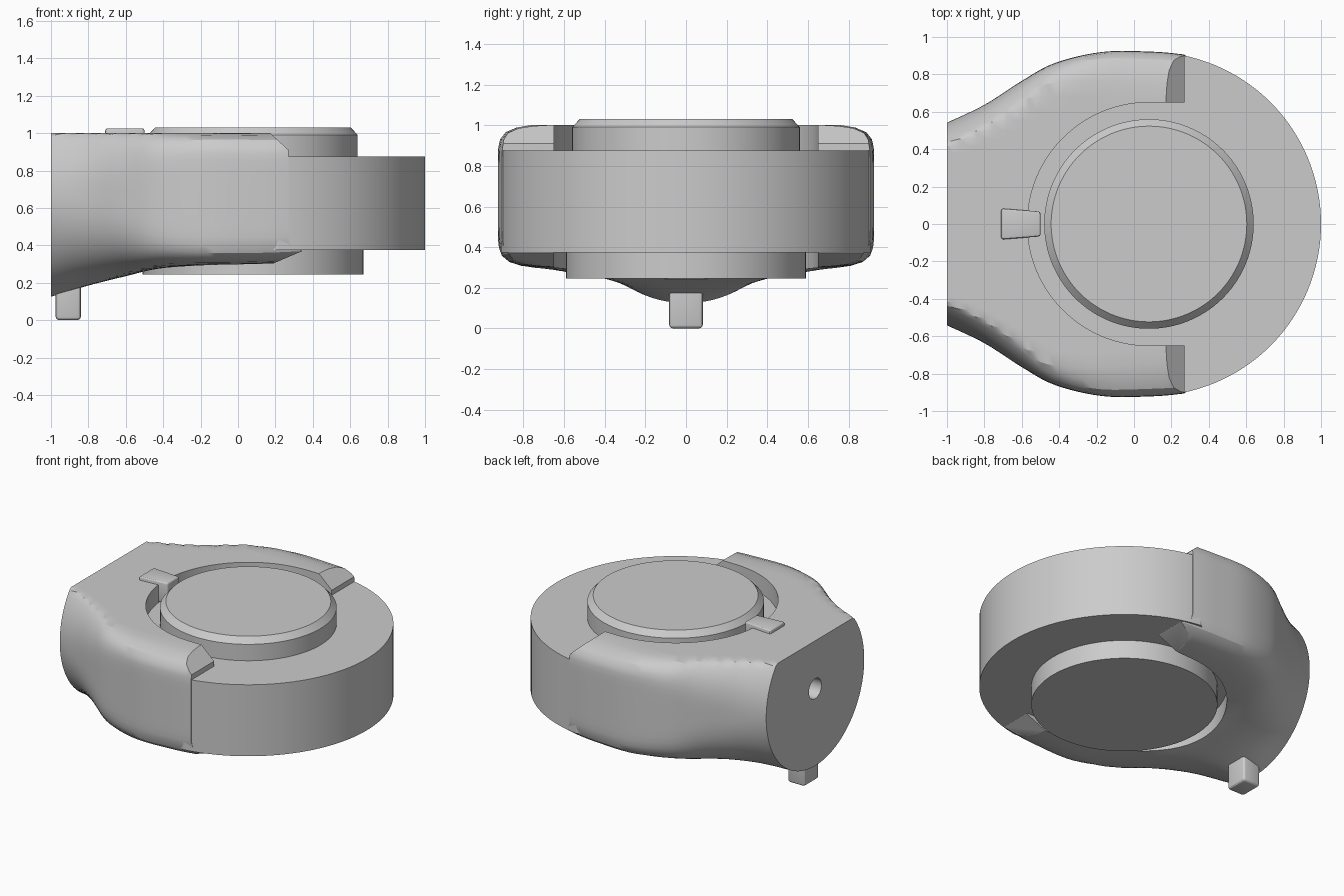
import bpy, bmesh, math
from mathutils import Vector, Matrix

if "Cube" in bpy.data.objects:
    bpy.data.objects.remove(bpy.data.objects["Cube"])

CX = 0.08  # axis of the disc and hubs


def finish(bm, name, smooth=True):
    bmesh.ops.recalc_face_normals(bm, faces=bm.faces)
    me = bpy.data.meshes.new(name)
    bm.to_mesh(me)
    bm.free()
    ob = bpy.data.objects.new(name, me)
    bpy.context.collection.objects.link(ob)
    bpy.ops.object.select_all(action='DESELECT')
    ob.select_set(True)
    bpy.context.view_layer.objects.active = ob
    if smooth:
        bpy.ops.object.shade_smooth_by_angle(angle=math.radians(28))
    return ob


def loft(name, rings):
    # closed rings bridged in order, with end caps
    bm = bmesh.new()
    vs = [[bm.verts.new(p) for p in r] for r in rings]
    n = len(vs[0])
    for a, b in zip(vs, vs[1:]):
        for i in range(n):
            j = (i + 1) % n
            bm.faces.new((a[i], a[j], b[j], b[i]))
    bm.faces.new(vs[0])
    bm.faces.new(vs[-1])
    return finish(bm, name)


def turned(name, profile, trim=None):
    # stacked circles about the disc axis; trim reduces the hidden rear radius
    rings = []
    for r, z in profile:
        ring = []
        for i in range(128):
            a = 2 * math.pi * i / 128
            q = trim if trim and CX + r * math.cos(a) < 0.2 else r
            ring.append((CX + q * math.cos(a), q * math.sin(a), z))
        rings.append(ring)
    return loft(name, rings)


def block(name, x0, x1, y, z0, z1, bevel=0.0, pinch=1.0):
    bm = bmesh.new()
    bmesh.ops.create_cube(bm, size=1)
    for v in bm.verts:
        right = v.co.x > 0
        v.co = Vector((x1 if right else x0,
                       math.copysign(y * (pinch if right else 1), v.co.y),
                       z1 if v.co.z > 0 else z0))
    if bevel:
        bmesh.ops.bevel(bm, geom=bm.edges[:], offset=bevel, segments=3,
                        profile=0.5, affect='EDGES')
    return finish(bm, name)


def cut(ob, cutter):
    cutter.hide_render = True
    m = ob.modifiers.new("cut", 'BOOLEAN')
    m.operation, m.solver, m.object = 'DIFFERENCE', 'EXACT', cutter
    bpy.context.view_layer.objects.active = ob
    bpy.ops.object.modifier_apply(modifier=m.name)
    bpy.data.objects.remove(cutter, do_unlink=True)


# disc and the hubs above and below it
turned("disc", [(0.92, 0.375), (0.92, 0.875)], trim=0.895)
turned("upper_hub", [(0.56, 0.86), (0.56, 0.99), (0.523, 1.03)])
turned("lower_hub", [(0.59, 0.245), (0.59, 0.39)])

# fork housing: x, half width, bottom z, upper half height, squareness
stations = [(-1, .542, .125, .54, 2), (-.8, .637, .185, .48, 2.5),
            (-.6, .765, .235, .42, 3.5), (-.42, .862, .275, .37, 6),
            (-.17, .92, .293, .343, 9), (.08, .922, .298, .338, 9),
            (.26, .907, .305, .338, 9), (.45, .875, .32, .338, 9)]


def spline(k, t):
    p = [Vector(stations[min(max(k + d, 0), len(stations) - 1)]) for d in (-1, 0, 1, 2)]
    return (p[1] * 2 + (p[2] - p[0]) * t + (p[0] * 2 - p[1] * 5 + p[2] * 4 - p[3]) * t * t
            + (p[1] * 3 - p[0] - p[2] * 3 + p[3]) * t ** 3) * 0.5


def section(s):
    x, w, zb, hu, n = s
    ring = []
    for i in range(144):
        a = 2 * math.pi * (i + 0.5) / 144
        c, sn = math.cos(a), math.sin(a)
        h = hu if sn > 0 else 0.665 - zb
        r = (abs(c / w) ** n + abs(sn / h) ** n) ** (-1 / n)
        if sn > 0:
            r = min(r, 0.335 / sn)
        ring.append((x, r * c, 0.665 + r * sn))
    return ring


rows = [spline(k, t / 5) for k in range(len(stations) - 1) for t in range(5)]
rows.append(Vector(stations[-1]))
housing = loft("fork_housing", [section(s) for s in rows])

# round opening that runs out straight between the two arms
outline = [(CX + 0.65 * math.cos(a), 0.65 * math.sin(a))
           for a in [math.pi * (0.5 + i / 64) for i in range(65)]]
outline += [(0.8, -0.65), (0.8, 0.65)]
cut(housing, loft("opening_cutter", [[(x, y, z) for x, y in outline] for z in (0, 1.2)]))

# shape of the arm ends seen from the side
tip = [(.15, 1.2), (.15, 1.02), (.27, .91), (.27, .44), (.28, .405), (.30, .385),
       (.345, .37), (.17, .295), (.17, .05), (1, .05), (1, 1.2)]
cut(housing, loft("tip_cutter", [[(x, y, z) for x, z in tip] for y in (-1.2, 1.2)]))

# bore in the flat rear face
bore = [[(x, 0.07 * math.cos(i * math.pi / 16), 0.665 + 0.07 * math.sin(i * math.pi / 16))
         for i in range(32)] for x in (-1.1, -0.75)]
cut(housing, loft("bore_cutter", bore))

bpy.ops.object.select_all(action='DESELECT')
housing.select_set(True)
bpy.context.view_layer.objects.active = housing
bpy.ops.object.shade_smooth_by_angle(angle=math.radians(28))

# index tab on top and locating peg underneath
block("top_tab", -0.71, -0.5, 0.083, 0.88, 1.025, bevel=0.012, pinch=0.8)
block("bottom_peg", -0.975, -0.84, 0.083, 0.0, 0.3, bevel=0.02)
